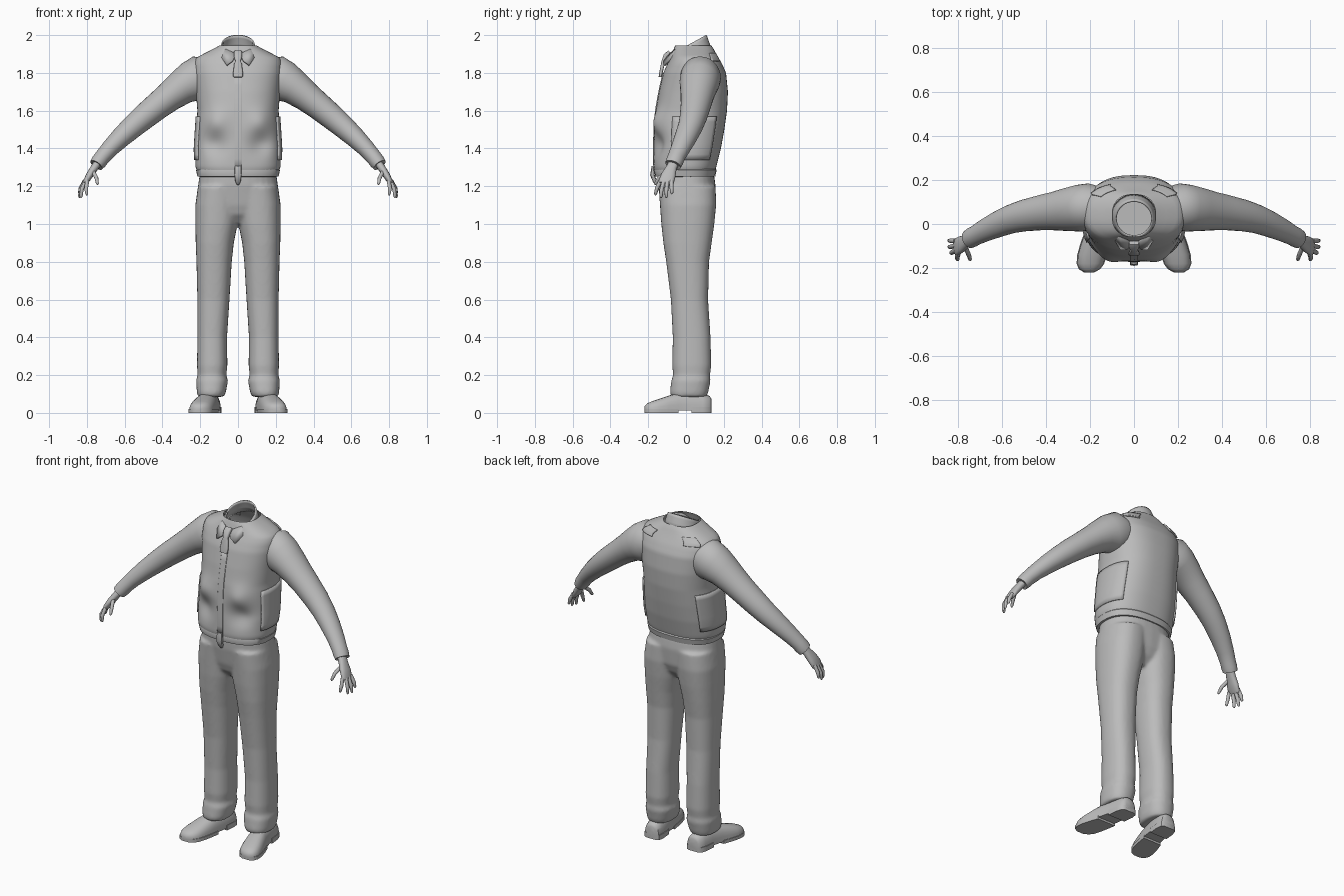
import bpy, bmesh
from math import sin, cos, pi, exp, radians
from mathutils import Vector

if "Cube" in bpy.data.objects:
    bpy.data.objects.remove(bpy.data.objects["Cube"])

grey = bpy.data.materials.new("plain grey")
grey.use_nodes = True
grey.diffuse_color = (0.5, 0.5, 0.5, 1)
bsdf = grey.node_tree.nodes["Principled BSDF"]
bsdf.inputs["Base Color"].default_value = (0.5, 0.5, 0.5, 1)
bsdf.inputs["Roughness"].default_value = 0.8


def power(v, e):
    return (1 if v >= 0 else -1) * abs(v) ** e


def skin(bm, rings, caps=True, closed=True):
    """Bridge a list of point rings with quads."""
    rows = [[bm.verts.new(p) for p in r] for r in rings]
    n = len(rows[0])
    for a, b in zip(rows, rows[1:]):
        for i in range(n if closed else n - 1):
            j = (i + 1) % n
            bm.faces.new((a[i], a[j], b[j], b[i]))
    if caps:
        bm.faces.new(rows[0])
        bm.faces.new(rows[-1])


def finish(name, bm, mirror=False, thick=0, angle=45):
    bmesh.ops.recalc_face_normals(bm, faces=bm.faces)
    me = bpy.data.meshes.new(name)
    bm.to_mesh(me)
    bm.free()
    me.materials.append(grey)
    ob = bpy.data.objects.new(name, me)
    bpy.context.collection.objects.link(ob)
    bpy.ops.object.select_all(action='DESELECT')
    ob.select_set(True)
    bpy.context.view_layer.objects.active = ob
    bpy.ops.object.shade_smooth_by_angle(angle=radians(angle))
    if thick:
        ob.modifiers.new("thickness", 'SOLIDIFY').thickness = thick
    if mirror:
        ob.modifiers.new("mirror", 'MIRROR').use_mirror_merge = False
    return ob


def tube_rings(path, hint, n=20, e=1.0):
    """Rings along a path of (x, y, z, radius along hint, other radius)."""
    pts = [Vector(p[:3]) for p in path]
    rings = []
    for i, p in enumerate(path):
        t = (pts[min(i + 1, len(pts) - 1)] - pts[max(i - 1, 0)]).normalized()
        u = Vector(hint)
        u = (u - t * u.dot(t)).normalized()
        v = t.cross(u)
        rings.append([pts[i] + u * p[3] * power(cos(2 * pi * k / n), e)
                      + v * p[4] * power(sin(2 * pi * k / n), e) for k in range(n)])
    return rings


def box_ring(z, x0, x1, y0, y1, n=32, e=0.85):
    """Level rounded ring given by its extents."""
    return [Vector(((x0 + x1) / 2 + (x1 - x0) / 2 * power(cos(2 * pi * k / n), e),
                    (y0 + y1) / 2 + (y1 - y0) / 2 * power(sin(2 * pi * k / n), e), z))
            for k in range(n)]


# Vest surface: height, half width, front y, back y
VEST = [(1.27, .213, -.165, .15), (1.3, .225, -.172, .16), (1.4, .228, -.172, .185),
        (1.5, .222, -.168, .203), (1.6, .215, -.16, .217), (1.7, .223, -.143, .222),
        (1.8, .234, -.12, .212), (1.85, .233, -.098, .19), (1.88, .222, -.082, .172),
        (1.91, .165, -.07, .155), (1.93, .125, -.064, .145), (1.95, .09, -.055, .13)]


def vest_point(a, z, off=0.0):
    i = max(k for k in range(len(VEST) - 1) if VEST[k][0] <= z + 1e-6)
    lo, hi = VEST[i], VEST[i + 1]
    f = (z - lo[0]) / (hi[0] - lo[0])
    _, w, y0, y1 = [p + (q - p) * f for p, q in zip(lo, hi)]
    x = (w + off) * power(cos(a), .8)
    y = (y0 + y1) / 2 + ((y1 - y0) / 2 + off) * power(sin(a), .85)
    if sin(a) < 0:  # chest fullness and the hollow below it
        side = exp(-((abs(x) - .12) / .06) ** 2) * min(1, -2 * sin(a))
        y -= .022 * side * exp(-((z - 1.54) / .06) ** 2)
        y += .028 * side * exp(-((z - 1.42) / .06) ** 2)
    return Vector((x, y, z))


def vest_patch(name, a0, a1, z0, z1, off, mirror=True):
    """Thin plate following the vest."""
    bm = bmesh.new()
    skin(bm, [[vest_point(radians(a0 + (a1 - a0) * i / 12), z0 + (z1 - z0) * j / 8, off)
               for i in range(13)] for j in range(9)], caps=False, closed=False)
    return finish(name, bm, mirror, thick=.009)


# Vest body with open neck
bm = bmesh.new()
zs = [1.27 + .0125 * i for i in range(55)]
skin(bm, [[vest_point(2 * pi * k / 72, min(z, 1.9499)) for k in range(72)] for z in zs], caps=False)
finish("vest", bm, angle=60)
vest_patch("side_panel", -25, 42, 1.34, 1.57, .007)
vest_patch("front_placket", -92.5, -87.5, 1.28, 1.8, .004, mirror=False)
vest_patch("shoulder_tab", 38, 68, 1.865, 1.905, .009)

# Waistband and buckle tab
bm = bmesh.new()
skin(bm, [box_ring(z, -w, w, y0, y1, 48, .82) for z, w, y0, y1 in
          [(1.25, .203, -.15, .145), (1.252, .215, -.163, .155),
           (1.285, .222, -.17, .162), (1.295, .215, -.165, .155)]])
finish("waistband", bm)
bm = bmesh.new()
skin(bm, tube_rings([(0, -.172, 1.305, .017, .01), (0, -.178, 1.26, .019, .012),
                     (0, -.165, 1.225, .014, .01), (0, -.155, 1.21, .006, .006)], (1, 0, 0), 12, .6))
finish("buckle_tab", bm)

# Trousers: hips and both legs fused
LEG = [(.085, .075, .212, -.078, .108), (.11, .064, .218, -.085, .118),
       (.17, .053, .222, -.078, .13), (.2, .062, .214, -.068, .127), (.25, .056, .217, -.073, .134),
       (.4, .058, .215, -.07, .13), (.6, .045, .215, -.08, .117), (.8, .033, .22, -.105, .122),
       (.9, .022, .224, -.12, .136), (1.0, .002, .226, -.131, .15), (1.1, -.01, .226, -.138, .16),
       (1.2, -.02, .212, -.145, .157)]
HIPS = [(1.0, .15, -.07, .09), (1.05, .2, -.115, .13), (1.1, .222, -.132, .15),
        (1.2, .212, -.148, .157), (1.265, .203, -.15, .148)]
bm = bmesh.new()
for s in (1, -1):
    skin(bm, [[Vector((s * p.x, p.y, p.z)) for p in box_ring(*r)] for r in LEG])
skin(bm, [box_ring(z, -w, w, y0, y1) for z, w, y0, y1 in HIPS])
trousers = finish("trousers", bm)
rm = trousers.modifiers.new("fuse", 'REMESH')
rm.mode, rm.voxel_size, rm.use_smooth_shade = 'VOXEL', .009, True
sm = trousers.modifiers.new("soften", 'SMOOTH')
sm.factor, sm.iterations = .5, 6

# Sleeves
bm = bmesh.new()
skin(bm, tube_rings([(.15, .08, 1.785, .09, .09), (.2, .077, 1.775, .108, .118),
                     (.25, .072, 1.752, .106, .108), (.3, .066, 1.722, .099, .092),
                     (.36, .059, 1.677, .088, .08), (.42, .052, 1.63, .08, .073),
                     (.5, .038, 1.565, .072, .067), (.56, .022, 1.513, .065, .061),
                     (.62, -.002, 1.458, .059, .054), (.68, -.03, 1.398, .051, .046),
                     (.72, -.052, 1.352, .045, .042), (.735, -.06, 1.332, .046, .042),
                     (.75, -.069, 1.312, .043, .038), (.746, -.067, 1.317, .032, .027)],
                    (0, 1, 0), 28))
finish("sleeve", bm, True)

# Hands
bm = bmesh.new()
skin(bm, tube_rings([(.735, -.06, 1.335, .026, .022), (.762, -.078, 1.295, .029, .02),
                     (.785, -.092, 1.26, .038, .019), (.805, -.104, 1.225, .041, .015),
                     (.812, -.108, 1.212, .036, .01)], (0, 1, 0), 16, .85))
finish("palm", bm, True, angle=60)
FINGERS = [((.798, -.135, 1.228), (.804, -.154, 1.19), (.8, -.163, 1.152)),
           ((.808, -.118, 1.225), (.828, -.13, 1.18), (.831, -.132, 1.138)),
           ((.811, -.098, 1.225), (.834, -.104, 1.18), (.84, -.104, 1.138)),
           ((.811, -.077, 1.23), (.834, -.076, 1.19), (.841, -.075, 1.158)),
           ((.768, -.1, 1.28), (.75, -.142, 1.245), (.743, -.165, 1.208))]
bm = bmesh.new()
for root, joint, tip in FINGERS:
    near = Vector(joint).lerp(Vector(tip), .8)
    skin(bm, tube_rings([(*root, .011, .011), (*joint, .0105, .0105),
                         (*near, .008, .008), (*tip, .003, .003)], (0, 1, 0), 10))
finish("fingers", bm, True, angle=70)

# Shoes: y, centre x, half width, height
SHOE = [(.134, .142, .03, .075), (.125, .142, .046, .09), (.09, .145, .054, .1), (.03, .151, .054, .11),
        (-.04, .165, .058, .105), (-.09, .178, .063, .092), (-.14, .19, .065, .075),
        (-.18, .198, .06, .062), (-.205, .202, .046, .05), (-.22, .204, .02, .035)]
bm = bmesh.new()
skin(bm, [[Vector((x + w * power(cos(2 * pi * k / 24), .75), y,
                   .012 + (h - .012) * max(0, sin(2 * pi * k / 24)) ** .8)) for k in range(24)]
          for y, x, w, h in SHOE])
bmesh.ops.remove_doubles(bm, verts=bm.verts, dist=1e-5)
finish("shoe", bm, True, angle=50)


def sole(name, part, top):
    bm = bmesh.new()
    edge = [(x + w + .003, y) for y, x, w, h in part] + [(x - w - .003, y) for y, x, w, h in part[::-1]]
    skin(bm, [[Vector((x, y, z)) for x, y in edge] for z in (0, top)])
    finish(name, bm, True)


sole("heel", SHOE[:4], .03)
sole("sole", SHOE[4:], .02)

# Collar band, leaning forward
bm = bmesh.new()
rings = []
for rx, ry, drop in [(.108, .112, .075), (.1, .1, .045), (.092, .09, .015), (.086, .083, 0)]:
    ring = []
    for k in range(40):
        a = 2 * pi * k / 40
        y = .025 + ry * sin(a)
        ring.append(Vector((rx * cos(a), y, 1.953 + .55 * (.025 + .083 * sin(a) - .02) - drop)))
    rings.append(ring)
skin(bm, rings, caps=False)
finish("collar", bm, thick=.008)

# Collar points
bm = bmesh.new()
bm.faces.new([bm.verts.new(p) for p in
              [(.008, -.092, 1.9), (.032, -.118, 1.865), (.062, -.118, 1.842), (.103, -.05, 1.905),
               (.098, -.012, 1.94), (.06, -.062, 1.925)]])
bmesh.ops.triangulate(bm, faces=bm.faces)
finish("collar_point", bm, True, thick=.01, angle=60)

# Tie
bm = bmesh.new()
skin(bm, tube_rings([(0, -.085, 1.91, .022, .012), (0, -.104, 1.89, .022, .016),
                     (0, -.118, 1.86, .014, .012), (0, -.122, 1.85, .02, .01),
                     (0, -.133, 1.8, .026, .009), (0, -.137, 1.778, .025, .008)], (1, 0, 0), 16, .6))
finish("tie", bm)
